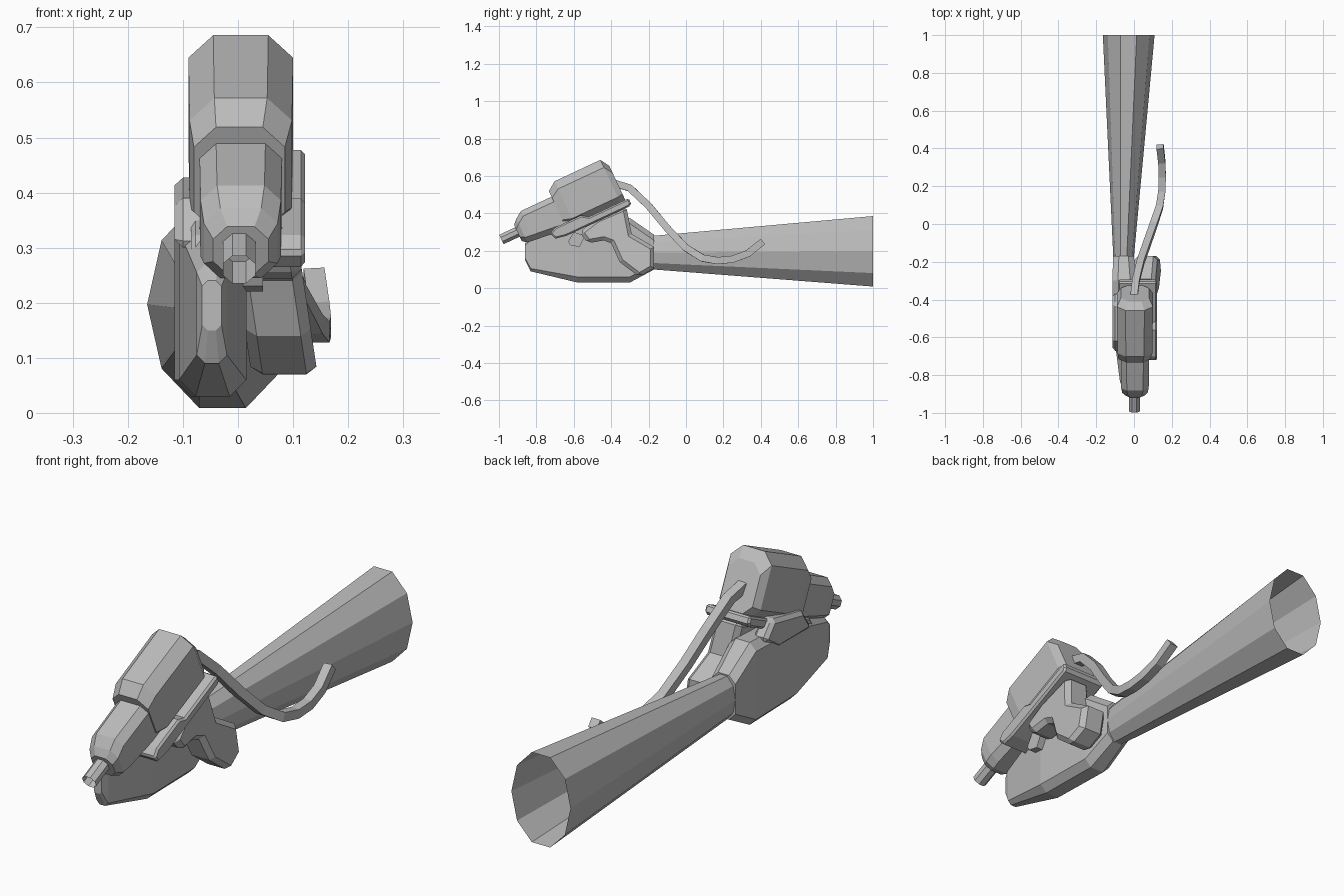
import bpy, bmesh, math
from mathutils import Vector

cube = bpy.data.objects.get("Cube")
if cube:
    bpy.data.objects.remove(cube, do_unlink=True)

grey = bpy.data.materials.new("plain_grey")
grey.use_nodes = True
colour = (0.5, 0.5, 0.5, 1)
grey.diffuse_color = colour
grey.node_tree.nodes["Principled BSDF"].inputs["Base Color"].default_value = colour
TILT = math.radians(25)


def finish(name, bm, tilt=0):
    """Turn a bmesh into a flat-shaded object, tilted about x."""
    bmesh.ops.recalc_face_normals(bm, faces=bm.faces)
    mesh = bpy.data.meshes.new(name)
    bm.to_mesh(mesh)
    bm.free()
    mesh.materials.append(grey)
    obj = bpy.data.objects.new(name, mesh)
    obj.rotation_euler.x = tilt
    bpy.context.collection.objects.link(obj)
    return obj


def box_ring(y, x0, x1, z0, z1, c):
    """Rectangle with cut corners, standing across the y axis."""
    outline = [(x0 + c, z0), (x1 - c, z0), (x1, z0 + c), (x1, z1 - c),
               (x1 - c, z1), (x0 + c, z1), (x0, z1 - c), (x0, z0 + c)]
    return [(x, y, z) for x, z in outline]


def oval_ring(y, cx, cz, rx, rz, sides):
    """Oval with a flat bottom side, standing across the y axis."""
    angles = [(i + 0.5) * math.tau / sides - math.pi / 2 for i in range(sides)]
    return [(cx + rx * math.cos(a), y, cz + rz * math.sin(a)) for a in angles]


def loft(name, rings, tilt=0, front_cap=True, back_cap=True):
    bm = bmesh.new()
    loops = [[bm.verts.new(p) for p in ring] for ring in rings]
    for a, b in zip(loops, loops[1:]):
        for i in range(len(a)):
            j = (i + 1) % len(a)
            bm.faces.new((a[i], a[j], b[j], b[i]))
    if front_cap:
        bm.faces.new(loops[0])
    if back_cap:
        bm.faces.new(loops[-1])
    return finish(name, bm, tilt)


def plate(name, outline, x0, x1, bevel, tilt=0, lean=0):
    """Side outline in (y, z), extruded along x, leaning to +x lower down."""
    bm = bmesh.new()
    face = bm.faces.new([bm.verts.new((x0, y, z)) for y, z in outline])
    new = bmesh.ops.extrude_face_region(bm, geom=[face])["geom"]
    for v in new:
        if isinstance(v, bmesh.types.BMVert):
            v.co.x = x1
    for v in bm.verts:
        v.co.x -= lean * (v.co.z - 0.3)
    obj = finish(name, bm, tilt)
    if bevel:
        mod = obj.modifiers.new("cut_edges", "BEVEL")
        mod.width = bevel
        mod.segments = 1
        mod.limit_method = "ANGLE"
        mod.angle_limit = math.radians(60)
    return obj


# Forearm, an open flaring sleeve
loft("forearm", [oval_ring(-0.17, -0.055, 0.19, 0.055, 0.095, 10),
                 oval_ring(1.0, -0.028, 0.197, 0.137, 0.198, 10)],
     back_cap=False)

# Closed hand, from finger tips to wrist
loft("hand", [box_ring(-0.86, -0.065, -0.03, 0.15, 0.24, 0.01),
              box_ring(-0.83, -0.075, -0.02, 0.09, 0.27, 0.015),
              box_ring(-0.58, -0.107, 0.015, 0.03, 0.36, 0.03),
              box_ring(-0.30, -0.115, 0.01, 0.03, 0.375, 0.03),
              box_ring(-0.17, -0.11, 0.0, 0.10, 0.285, 0.03)])

# Finger laid along the tool
plate("pointing_finger", [(-0.68, 0.30), (-0.62, 0.39), (-0.42, 0.43),
                          (-0.36, 0.36), (-0.45, 0.30)], -0.115, -0.05, 0.015)

# Grip with a stepped heel
plate("grip", [(-0.57, 0.30), (-0.525, 0.24), (-0.44, 0.255), (-0.40, 0.24),
               (-0.355, 0.14), (-0.25, 0.06), (-0.17, 0.107), (-0.17, 0.22),
               (-0.29, 0.29), (-0.32, 0.44), (-0.48, 0.37)],
      -0.01, 0.11, 0.02, lean=0.15)
plate("trigger", [(-0.63, 0.25), (-0.62, 0.23), (-0.57, 0.22), (-0.54, 0.28),
                  (-0.6, 0.3)], 0.0, 0.045, 0)

# Tool housing, built level and then tilted
loft("motor_housing", [box_ring(-0.445, -0.08, 0.085, 0.57, 0.78, 0.04),
                       box_ring(-0.395, -0.088, 0.098, 0.55, 0.815, 0.045),
                       box_ring(-0.125, -0.09, 0.1, 0.55, 0.815, 0.045),
                       box_ring(-0.095, -0.07, 0.08, 0.56, 0.765, 0.04)], TILT)
loft("nose_housing", [box_ring(-0.69, -0.045, 0.055, 0.60, 0.695, 0.025),
                      box_ring(-0.665, -0.062, 0.072, 0.58, 0.72, 0.03),
                      box_ring(-0.625, -0.068, 0.078, 0.575, 0.747, 0.03),
                      box_ring(-0.42, -0.07, 0.08, 0.555, 0.747, 0.03)], TILT)
loft("nozzle", [oval_ring(-0.785, 0.002, 0.653, 0.032, 0.03, 8),
                oval_ring(-0.67, 0.002, 0.653, 0.032, 0.03, 8)],
     TILT, front_cap=False)

# Stepped rail under the housing
plate("rail", [(-0.535, 0.57), (-0.52, 0.535), (-0.46, 0.524), (-0.09, 0.524),
               (-0.075, 0.535), (-0.075, 0.565), (-0.31, 0.565),
               (-0.345, 0.59), (-0.50, 0.59)], -0.085, 0.122, 0.008, TILT)

# Trailing square hose
path = [(0.0, -0.38, 0.56), (0.01, -0.3, 0.535), (0.035, -0.2, 0.44),
        (0.07, -0.1, 0.32), (0.105, 0.0, 0.215), (0.135, 0.09, 0.16),
        (0.147, 0.17, 0.147), (0.15, 0.25, 0.155), (0.147, 0.33, 0.185),
        (0.138, 0.41, 0.248)]
side = Vector((1, 0, 0))
rings = []
for i, p in enumerate(path):
    along = Vector(path[min(i + 1, len(path) - 1)]) - Vector(path[max(i - 1, 0)])
    across = (side - along * side.dot(along) / along.length_squared).normalized()
    up = across.cross(along).normalized()
    rings.append([Vector(p) + (across * a + up * b) * 0.019
                  for a, b in ((-1, -1), (1, -1), (1, 1), (-1, 1))])
loft("hose", rings)
